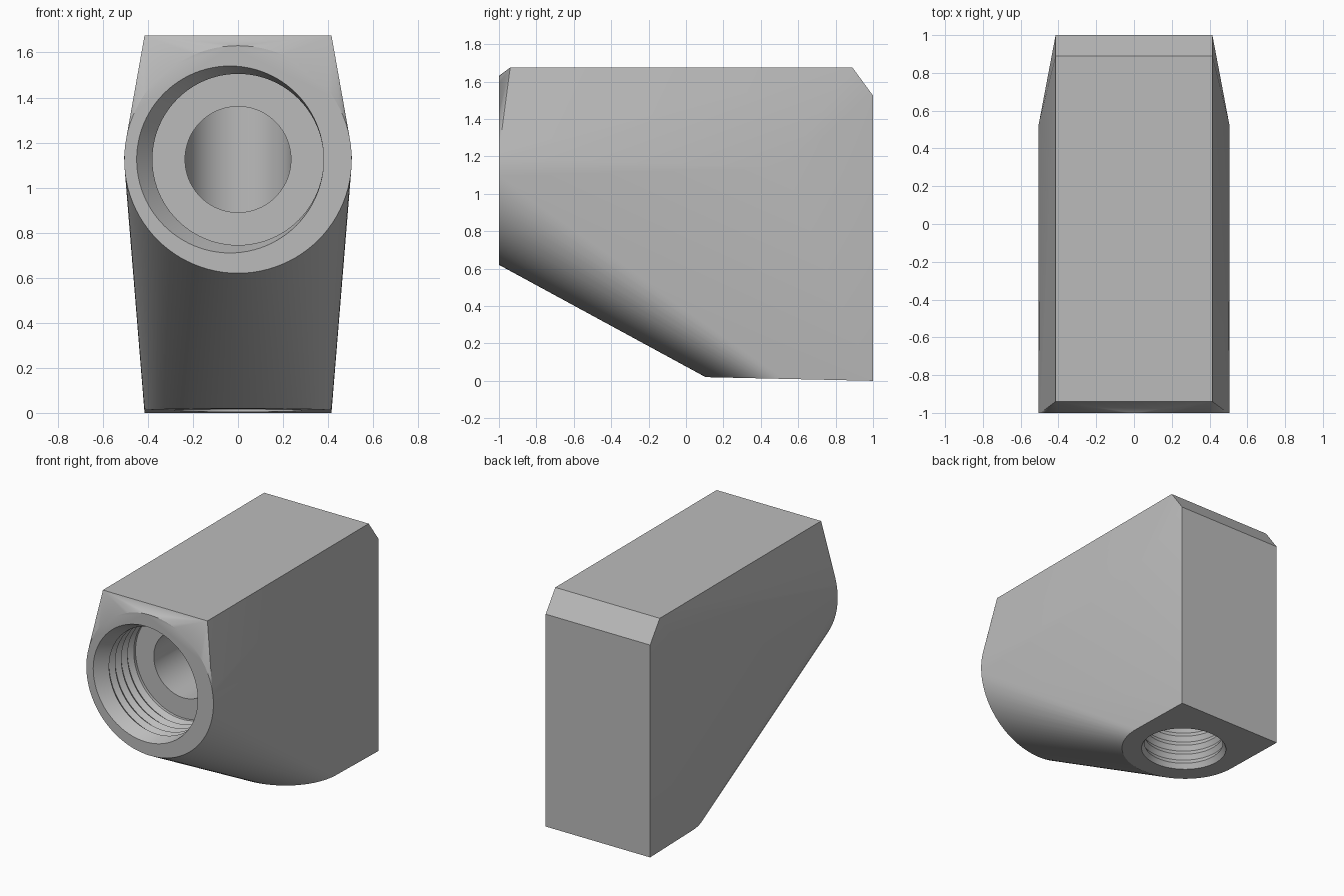
import bpy, bmesh
from math import sin, cos, pi
from mathutils import Vector, Matrix

cube = bpy.data.objects.get("Cube")
if cube:
    bpy.data.objects.remove(cube, do_unlink=True)

SEGMENTS = 96
PORT_Z = 1.125      # height of the front port axis
DROP_Y = 0.52       # depth of the bottom port axis

metal = bpy.data.materials.new("plain grey metal")
metal.use_nodes = True
grey = (0.5, 0.5, 0.5, 1)
metal.diffuse_color = grey
metal.node_tree.nodes["Principled BSDF"].inputs["Base Color"].default_value = grey


def make_object(name, bm):
    bmesh.ops.recalc_face_normals(bm, faces=bm.faces)
    mesh = bpy.data.meshes.new(name)
    bm.to_mesh(mesh)
    bm.free()
    mesh.materials.append(metal)
    obj = bpy.data.objects.new(name, mesh)
    bpy.context.collection.objects.link(obj)
    return obj


def lathe(name, profile, matrix):
    """Closed turned solid; profile rows are radius, depth, sideways offset."""
    bm = bmesh.new()
    rings = []
    for radius, depth, shift in profile:
        rings.append([bm.verts.new(matrix @ Vector((
            radius * cos(2 * pi * i / SEGMENTS) + shift,
            radius * sin(2 * pi * i / SEGMENTS), depth)))
            for i in range(SEGMENTS)])
    for a, b in zip(rings, rings[1:]):
        for i in range(SEGMENTS):
            j = (i + 1) % SEGMENTS
            bm.faces.new((a[i], a[j], b[j], b[i]))
    bm.faces.new(rings[0])
    bm.faces.new(rings[-1])
    return make_object(name, bm)


def thread(crest, root, start, pitch, turns):
    """Saw-tooth grooves along a bore."""
    rows = []
    for k in range(turns):
        d = start + k * pitch
        rows += [(crest, d, 0), (root, d + pitch * 0.5, 0)]
    return rows + [(crest, start + turns * pitch, 0)]


# Body: hull of the round nose, flat top, flat back and rounded foot
points = [(0.505 * cos(2 * pi * i / SEGMENTS), -1,
           PORT_Z + 0.505 * sin(2 * pi * i / SEGMENTS)) for i in range(SEGMENTS)]
for i in range(SEGMENTS // 2 + 1):
    a = pi + 2 * pi * i / SEGMENTS
    y = DROP_Y + 0.415 * sin(a)
    points.append((0.415 * cos(a), y, 0.022 * (1 - y)))
for side in (-1, 1):
    points += [(side * 0.505, 0.525, 1.14)]
    points += [(side * 0.415, y, z) for y, z in
               ((-0.94, 1.675), (0.89, 1.675), (1, 1.525), (1, 0))]
bm = bmesh.new()
for p in points:
    bm.verts.new(p)
hull = bmesh.ops.convex_hull(bm, input=bm.verts)
loose = [v for v in bm.verts if not v.link_faces]
bmesh.ops.delete(bm, geom=loose, context="VERTS")
bmesh.ops.dissolve_limit(bm, angle_limit=0.005, verts=bm.verts, edges=bm.edges)
body = make_object("elbow_body", bm)

# Front port: offset mouth, threaded socket, then a narrower passage
front_rows = [(0.415, -0.03, -0.035), (0.415, 0, -0.035)]
front_rows += thread(0.38, 0.405, 0.08, 0.07, 4)
front_rows += [(0.38, 0.38, 0), (0.235, 0.38, 0), (0.235, 1 + DROP_Y, 0)]
front_cut = lathe("front_port_cutter", front_rows,
                  Matrix.Translation((0, -1, PORT_Z)) @ Matrix.Rotation(-pi / 2, 4, "X"))

# Bottom port: threaded mouth running up into the passage
drop_rows = [(0.285, -0.03, 0), (0.285, 0.012, 0)]
drop_rows += thread(0.262, 0.28, 0.05, 0.07, 4)
drop_rows += [(0.262, 0.38, 0), (0.237, 0.38, 0), (0.237, 1.38, 0)]
drop_cut = lathe("bottom_port_cutter", drop_rows, Matrix.Translation((0, DROP_Y, 0)))

# Bore both ports out of the body
bpy.context.view_layer.objects.active = body
for cutter in (front_cut, drop_cut):
    cutter.hide_render = True
    mod = body.modifiers.new("bore", "BOOLEAN")
    mod.operation = "DIFFERENCE"
    mod.solver = "EXACT"
    mod.object = cutter
    bpy.ops.object.modifier_apply(modifier=mod.name)
    bpy.data.objects.remove(cutter, do_unlink=True)

# Soft curves, crisp edges
bpy.ops.object.select_all(action="DESELECT")
body.select_set(True)
bpy.ops.object.shade_smooth_by_angle(angle=0.35)
